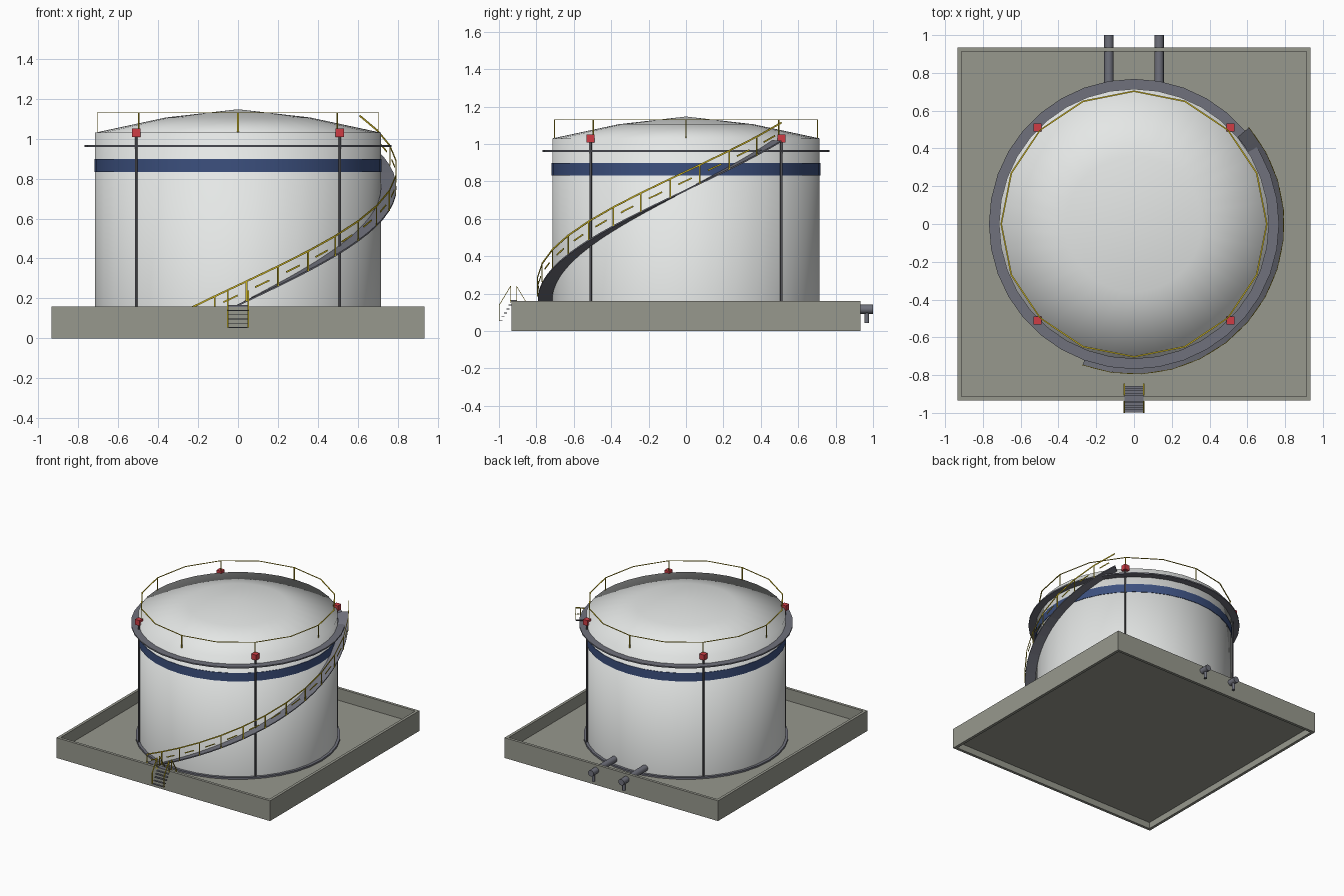
import bpy, bmesh
from math import sin, cos, pi, radians
from mathutils import Vector, Matrix

cube = bpy.data.objects.get("Cube")
if cube:
    bpy.data.objects.remove(cube, do_unlink=True)


def material(name, r, g, b):
    m = bpy.data.materials.new(name)
    m.use_nodes = True
    m.diffuse_color = (r, g, b, 1)
    bsdf = next(n for n in m.node_tree.nodes if n.type == 'BSDF_PRINCIPLED')
    bsdf.inputs["Base Color"].default_value = (r, g, b, 1)
    return m


WHITE = material("white_paint", 0.81, 0.83, 0.82)
BLUE = material("blue_stripe", 0.045, 0.08, 0.21)
CONCRETE = material("concrete", 0.31, 0.315, 0.27)
STEEL = material("grey_steel", 0.16, 0.165, 0.20)
DARK = material("dark_pipe", 0.09, 0.09, 0.10)
RED = material("red_box", 0.62, 0.045, 0.06)
YELLOW = material("yellow_rail", 0.62, 0.47, 0.02)


def finish(name, bm, mat, smooth=None):
    bmesh.ops.recalc_face_normals(bm, faces=bm.faces)
    me = bpy.data.meshes.new(name)
    bm.to_mesh(me)
    bm.free()
    ob = bpy.data.objects.new(name, me)
    bpy.context.collection.objects.link(ob)
    me.materials.append(mat)
    if smooth:
        bpy.ops.object.select_all(action='DESELECT')
        ob.select_set(True)
        bpy.context.view_layer.objects.active = ob
        bpy.ops.object.shade_smooth_by_angle(angle=radians(smooth))


def box(bm, lo, hi):
    lo, hi = Vector(lo), Vector(hi)
    m = Matrix.Translation((lo + hi) / 2) @ Matrix.Diagonal((*(hi - lo), 1))
    bmesh.ops.create_cube(bm, size=1, matrix=m)


def rod(bm, a, b, r, sides):
    a, b = Vector(a), Vector(b)
    d = b - a
    m = Matrix.Translation((a + b) / 2) @ d.to_track_quat('Z', 'Y').to_matrix().to_4x4()
    bmesh.ops.create_cone(bm, cap_ends=True, segments=sides, radius1=r, radius2=r,
                          depth=d.length, matrix=m)


def strap(bm, a, b, face, width=0.008, thick=0.003):
    """Flat bar from a to b whose broad side looks along face."""
    a, b = Vector(a), Vector(b)
    d = b - a
    side = d.cross(Vector(face)).normalized()
    out = side.cross(d).normalized()
    m = Matrix((side * width, out * thick, d)).transposed().to_4x4()
    bmesh.ops.create_cube(bm, size=1, matrix=Matrix.Translation((a + b) / 2) @ m)


def polar(r, deg, z):
    return Vector((r * cos(radians(deg)), r * sin(radians(deg)), z))


def lathe(bm, profile, closed=False):
    """Spin an (r, z) profile about the z axis."""
    verts = [bm.verts.new((r, 0, z)) for r, z in profile]
    pairs = list(zip(verts, verts[1:] + verts[:1])) if closed else list(zip(verts, verts[1:]))
    edges = [bm.edges.new(p) for p in pairs]
    bmesh.ops.spin(bm, geom=verts + edges, cent=(0, 0, 0), axis=(0, 0, 1),
                   angle=2 * pi, steps=36, use_merge=True)
    bmesh.ops.remove_doubles(bm, verts=bm.verts, dist=0.0001)


R = 0.715
FLOOR = 0.065

# Containment basin: four walls around a raised floor slab
bm = bmesh.new()
for s in (-1, 1):
    lo, hi = sorted((s * 0.912, s * 0.934))
    box(bm, (-0.934, lo, 0), (0.934, hi, 0.16))
    box(bm, (lo, -0.912, 0), (hi, 0.912, 0.16))
finish("basin_walls", bm, CONCRETE)
bm = bmesh.new()
box(bm, (-0.915, -0.915, 0.05), (0.915, 0.915, FLOOR))
finish("basin_floor", bm, CONCRETE)

# Tank shell and domed roof
bm = bmesh.new()
lathe(bm, [(R, 0.055), (R, 1.03), (0.36, 1.106), (0, 1.147)])
finish("tank", bm, WHITE, smooth=85)

# Painted stripe, foot ring and upper wind girder
for name, r, z0, z1, mat in (("painted_stripe", 0.719, 0.832, 0.898, BLUE),
                             ("foot_ring", 0.735, 0.055, 0.078, STEEL),
                             ("wind_girder", 0.768, 0.958, 0.968, STEEL)):
    bm = bmesh.new()
    lathe(bm, [(R - 0.005, z0), (r, z0), (r, z1), (R - 0.005, z1)], closed=True)
    finish(name, bm, mat, smooth=30)

# Foam risers with red heads at the four diagonals
risers, heads = bmesh.new(), bmesh.new()
for x in (-0.51, 0.51):
    for y in (-0.51, 0.51):
        rod(risers, (x, y, FLOOR), (x, y, 1.02), 0.0065, 8)
        box(heads, (x - 0.021, y - 0.021, 1.008), (x + 0.021, y + 0.021, 1.05))
finish("risers", risers, DARK, smooth=50)
finish("riser_heads", heads, RED)

# Roof guard rail: sixteen flat bars with a post at every other corner
bm = bmesh.new()
for i in range(16):
    a = i * 22.5
    strap(bm, polar(0.703, a, 1.13), polar(0.703, a + 22.5, 1.13), (0, 0, 1))
    if i % 2 == 0:
        strap(bm, polar(0.703, a, 1.03), polar(0.703, a, 1.13), polar(1, a, 0))
finish("roof_rail", bm, YELLOW)

# Spiral stair ribbon wrapped round the shell
START, END, BAYS = -110, 40, 13


def stair_z(deg):
    return 0.035 + 0.98 * (deg - START) / (END - START)


bm = bmesh.new()
rings = []
for i in range(BAYS * 2 + 1):
    a = START + (END - START) * i / (BAYS * 2)
    z = max(stair_z(a), FLOOR + 0.005)
    rings.append([bm.verts.new(polar(r, a, z + dz))
                  for r, dz in ((0.716, -0.004), (0.793, -0.004), (0.793, 0.004), (0.716, 0.004))])
for p, q in zip(rings, rings[1:]):
    for k in range(4):
        n = (k + 1) % 4
        bm.faces.new((p[k], p[n], q[n], q[k]))
bm.faces.new(rings[0])
bm.faces.new(rings[-1])
finish("spiral_stair", bm, STEEL)

# Stair handrail with posts and short middle bars
bm = bmesh.new()
angles = [START + (END - START) * i / BAYS for i in range(BAYS + 1)]
for a, b in zip(angles, angles[1:]):
    m = (a + b) / 2
    out = polar(1, m, 0)
    strap(bm, polar(0.795, a, stair_z(a) + 0.1), polar(0.795, b, stair_z(b) + 0.1), out, 0.009)
    strap(bm, polar(0.795, a, max(stair_z(a), FLOOR)), polar(0.795, a, stair_z(a) + 0.1),
          polar(1, a, 0))
    strap(bm, polar(0.793, m - 2.6, stair_z(m - 2.6) + 0.05),
          polar(0.793, m + 2.6, stair_z(m + 2.6) + 0.05), out)
finish("stair_handrail", bm, YELLOW)

# Stile over the front wall: treads up outside and down inside
bm = bmesh.new()
for i in range(6):
    z = 0.055 + i * 0.021
    for y in (-0.99 + i * 0.0125, -0.852 - i * 0.0125):
        box(bm, (-0.05, y - 0.008, z - 0.002), (0.05, y + 0.008, z + 0.002))
box(bm, (-0.05, -0.94, 0.162), (0.05, -0.904, 0.166))
finish("stile_treads", bm, STEEL)
bm = bmesh.new()
for x in (-0.052, 0.052):
    for y0, y1 in ((-0.998, -0.938), (-0.846, -0.906)):
        pts = [(x, y0, 0.055), (x, y0, 0.14), (x, y1, 0.24), (x, y1, 0.15)]
        for p, q in zip(pts, pts[1:]):
            strap(bm, p, q, (0, -1, 0))
finish("stile_rails", bm, YELLOW)

# Outlet pipes through the back wall, each with a drain
bm = bmesh.new()
for x in (-0.133, 0.133):
    rod(bm, (x, 0.70, 0.117), (x, 1.0, 0.117), 0.0245, 12)
    rod(bm, (x, 0.967, 0.117), (x, 0.967, 0.043), 0.012, 12)
finish("outlet_pipes", bm, STEEL, smooth=40)
